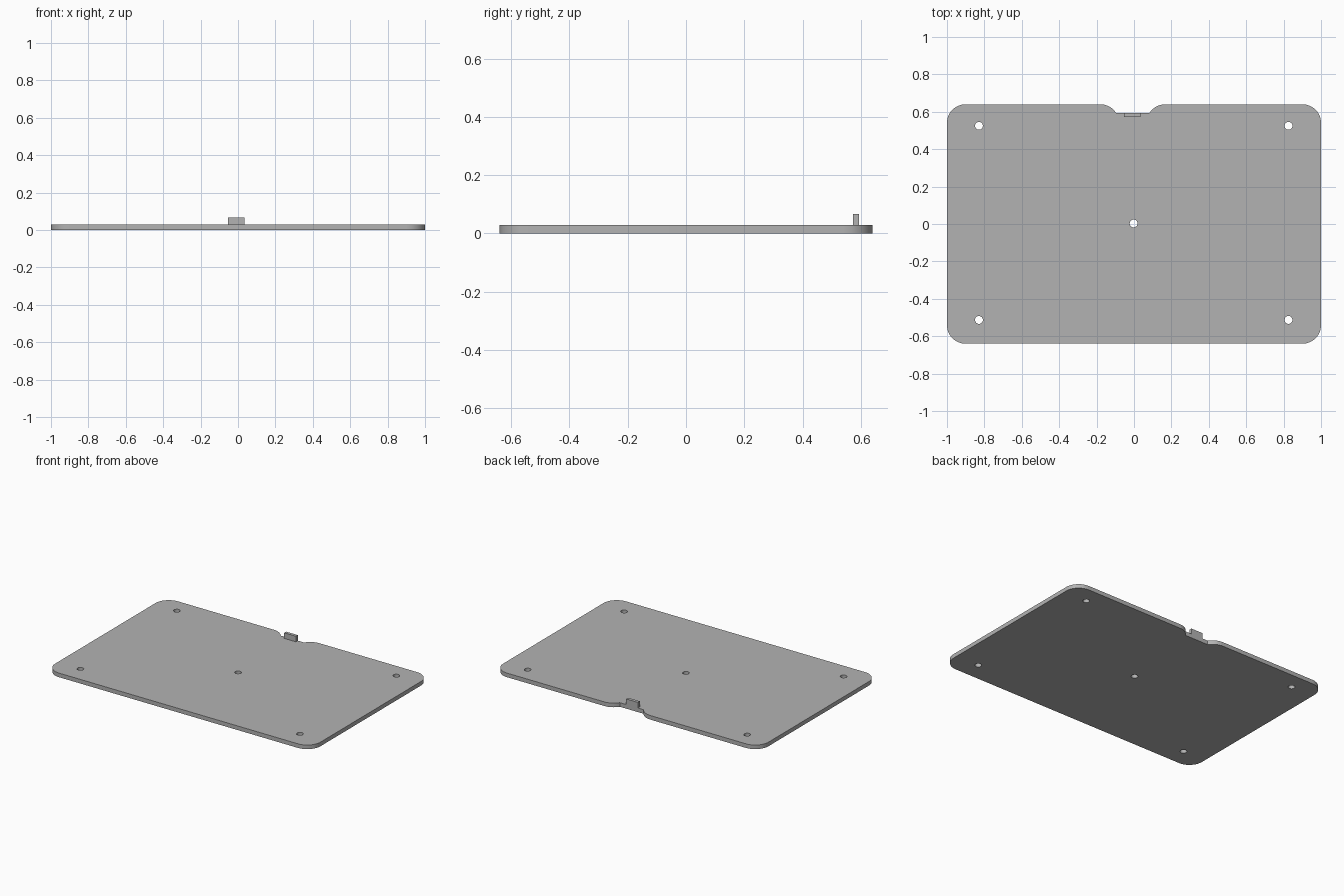
import bpy, bmesh
from math import radians, cos, sin

cube = bpy.data.objects.get("Cube")
if cube:
    bpy.data.objects.remove(cube, do_unlink=True)

HALF_X, HALF_Y, THICK, RADIUS = 1.0, 0.64, 0.028, 0.1
HOLE_R = 0.021

grey = bpy.data.materials.new("plain grey")
grey.use_nodes = True
colour = (0.45, 0.45, 0.45, 1)
grey.diffuse_color = colour
grey.node_tree.nodes["Principled BSDF"].inputs["Base Color"].default_value = colour


def arc(cx, cy, r, start, end, steps):
    """Points along an arc, angles in degrees."""
    angles = [radians(start + (end - start) * i / steps) for i in range(steps + 1)]
    return [(cx + r * cos(a), cy + r * sin(a)) for a in angles]


def extruded(name, loops, z0, z1):
    """Solid from an outline loop and any hole loops."""
    bm = bmesh.new()
    edges = []
    for loop in loops:
        verts = [bm.verts.new((x, y, z0)) for x, y in loop]
        edges += [bm.edges.new((v, verts[i - 1])) for i, v in enumerate(verts)]
    bmesh.ops.triangle_fill(bm, edges=edges, use_beauty=True)
    top = bmesh.ops.extrude_face_region(bm, geom=bm.faces[:], use_keep_orig=True)
    moved = [g for g in top["geom"] if isinstance(g, bmesh.types.BMVert)]
    bmesh.ops.translate(bm, verts=moved, vec=(0, 0, z1 - z0))
    bmesh.ops.recalc_face_normals(bm, faces=bm.faces[:])
    mesh = bpy.data.meshes.new(name)
    bm.to_mesh(mesh)
    bm.free()
    mesh.materials.append(grey)
    obj = bpy.data.objects.new(name, mesh)
    bpy.context.collection.objects.link(obj)
    bpy.ops.object.select_all(action='DESELECT')
    obj.select_set(True)
    bpy.context.view_layer.objects.active = obj
    bpy.ops.object.shade_smooth_by_angle(angle=radians(30))
    return obj


# Plate outline: rounded corners, with a notch in the back edge
cx, cy = HALF_X - RADIUS, HALF_Y - RADIUS
outline = (arc(cx, -cy, RADIUS, -90, 0, 12)
           + arc(cx, cy, RADIUS, 0, 90, 12)
           + arc(0.167, cy, RADIUS, 90, 147.3, 8)
           + arc(-0.18, cy, RADIUS, 32.7, 90, 8)
           + arc(-cx, cy, RADIUS, 90, 180, 12)
           + arc(-cx, -cy, RADIUS, 180, 270, 12))

# Screw holes: one near each corner and one in the middle
centres = [(x, y) for x in (-0.829, 0.826) for y in (-0.513, 0.525)] + [(-0.002, 0.003)]
holes = [arc(x, y, HOLE_R, 0, 360, 32)[:-1] for x, y in centres]
extruded("base_plate", [outline] + holes, 0, THICK)

# Upright tab at the notch
tab = [(-0.053, 0.573), (0.035, 0.573), (0.035, 0.594), (-0.053, 0.594)]
extruded("notch_tab", [tab], THICK, 0.066)
